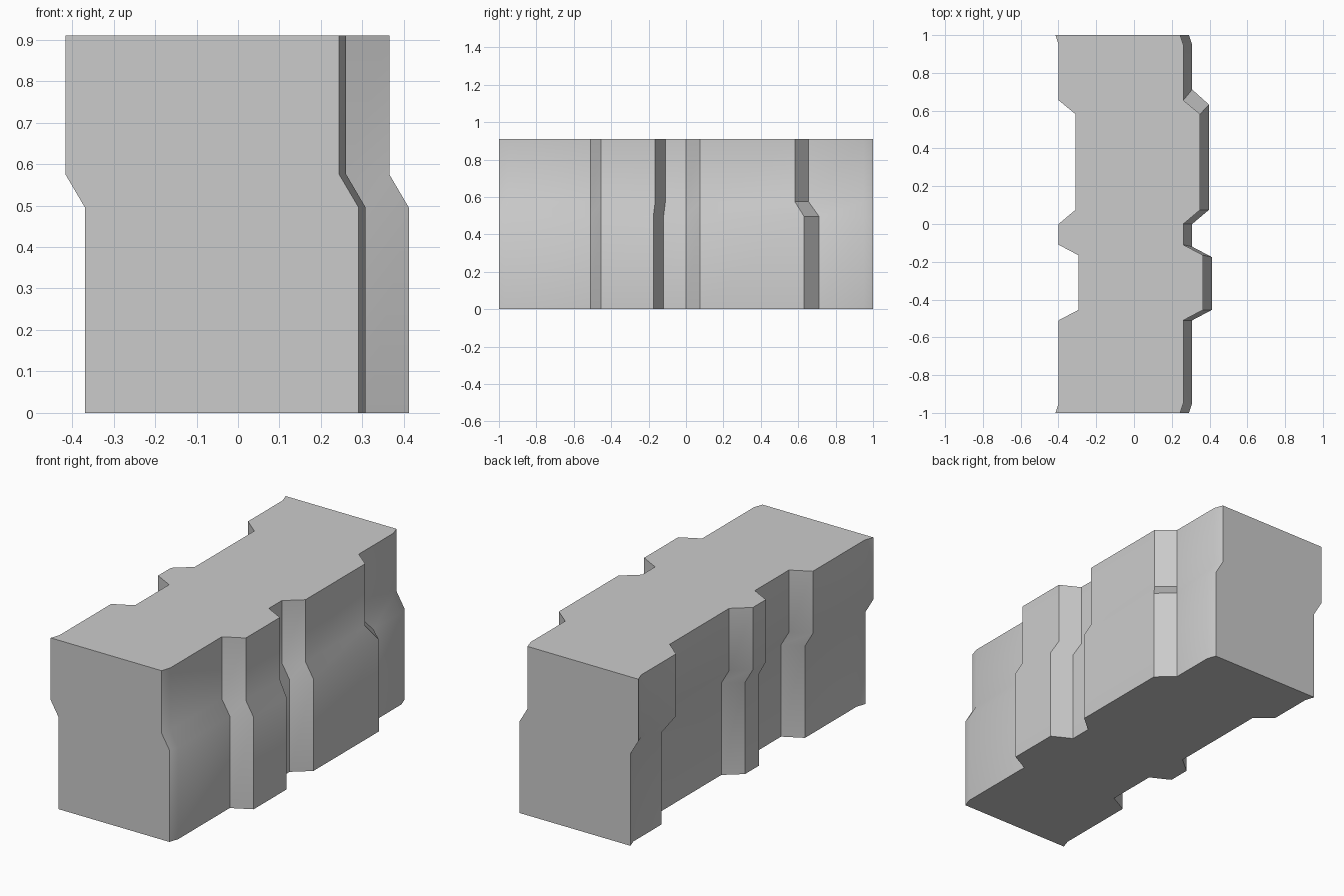
import bpy, bmesh, math

if "Cube" in bpy.data.objects:
    bpy.data.objects.remove(bpy.data.objects["Cube"])

# Half-outline of the right side: (x, y on upper tier, y on lower tier)
right = [(0.244, -1, -1), (0.261, -0.95, -0.95), (0.261, -0.51, -0.51),
         (0.365, -0.455, -0.455), (0.365, -0.165, -0.175), (0.261, -0.11, -0.12),
         (0.261, 0, 0), (0.35, 0.075, 0.075), (0.35, 0.582, 0.632),
         (0.261, 0.655, 0.712), (0.261, 0.95, 0.95), (0.244, 1, 1)]
WIDTH = 0.66    # left side repeats the right side, so blocks interlock
SHIFT = 0.047   # sideways step between lower and upper tiers

outline = right + [(x - WIDTH, a, b) for x, a, b in reversed(right)]
levels = [(0, False), (0.495, False), (0.575, True), (0.91, True)]

# Interlocking block: stack the outline at each level and bridge the rings
bm = bmesh.new()
rings = [[bm.verts.new((x if upper else x + SHIFT, a if upper else b, z))
          for x, a, b in outline] for z, upper in levels]
n = len(outline)
for low, high in zip(rings, rings[1:]):
    for i in range(n):
        j = (i + 1) % n
        bm.faces.new((low[i], low[j], high[j], high[i]))
bm.faces.new(rings[0][::-1])
bm.faces.new(rings[-1])
bmesh.ops.recalc_face_normals(bm, faces=bm.faces)

mesh = bpy.data.meshes.new("interlocking_block")
bm.to_mesh(mesh)
bm.free()
block = bpy.data.objects.new("interlocking_block", mesh)
bpy.context.collection.objects.link(block)

# Soft step between tiers, crisp ribs and end faces
bpy.context.view_layer.objects.active = block
block.select_set(True)
bpy.ops.object.shade_smooth_by_angle(angle=math.radians(35))
